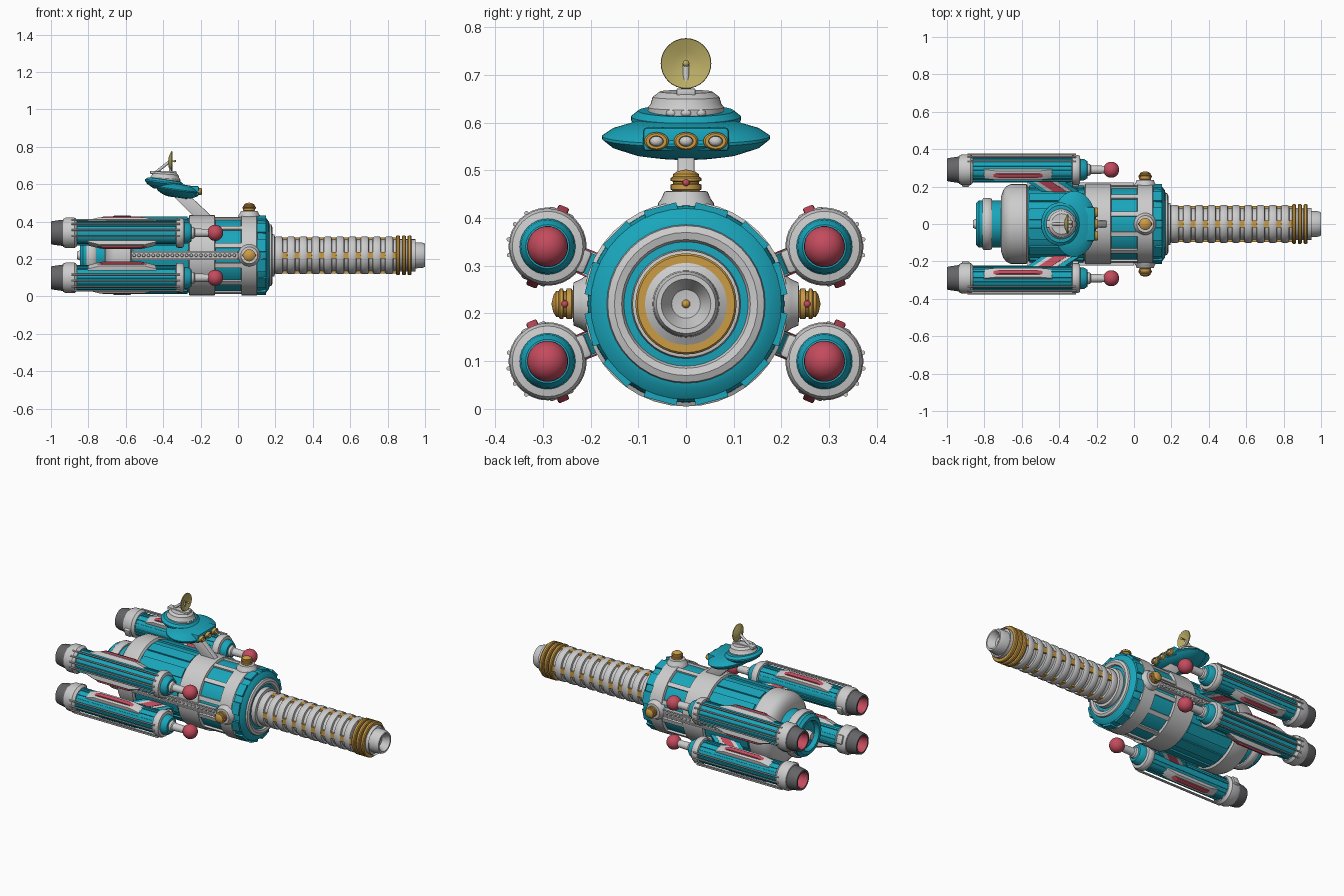
import bpy, bmesh
from math import pi, cos, sin, radians
from mathutils import Matrix, Vector

if "Cube" in bpy.data.objects:
    bpy.data.objects.remove(bpy.data.objects["Cube"])

T = lambda x, y, z: Matrix.Translation((x, y, z))
R = lambda deg, ax: Matrix.Rotation(radians(deg), 4, ax)
S = lambda x, y, z: Matrix.Diagonal((x, y, z, 1))
AXIS = T(0, 0, 0.22)          # ship centreline runs along x
UP = R(-90, 'Y')              # turns a lathe's x axis to z


def mat(name, col):
    m = bpy.data.materials.new(name)
    m.diffuse_color = (*col, 1)
    m.use_nodes = True
    m.node_tree.nodes["Principled BSDF"].inputs["Base Color"].default_value = m.diffuse_color
    return m


TEAL = mat("teal", (0.01, 0.38, 0.5))
RED = mat("red", (0.55, 0.07, 0.11))
GOLD = mat("gold", (0.6, 0.33, 0.06))
BRASS = mat("brass", (0.5, 0.42, 0.13))
DARK = mat("dark", (0.13, 0.13, 0.14))


def finish(name, bm, M, material):
    bmesh.ops.recalc_face_normals(bm, faces=bm.faces)
    bm.transform(M)
    me = bpy.data.meshes.new(name)
    bm.to_mesh(me)
    bm.free()
    ob = bpy.data.objects.new(name, me)
    bpy.context.collection.objects.link(ob)
    if material:
        me.materials.append(material)
    return ob


def lathe(name, prof, M=AXIS, material=None, n=40):
    """Revolve (x, radius) points about the local x axis."""
    bm = bmesh.new()
    rings = []
    for x, r in prof:
        k = 1 if r < 1e-5 else n
        rings.append([bm.verts.new((x, r * cos(2 * pi * i / n), r * sin(2 * pi * i / n))) for i in range(k)])
    for a, b in zip(rings, rings[1:]):
        for i in range(n):
            vs = [a[i % len(a)], a[(i + 1) % len(a)], b[(i + 1) % len(b)], b[i % len(b)]]
            vs = list(dict.fromkeys(vs))
            if len(vs) > 2:
                bm.faces.new(vs)
    return finish(name, bm, M, material)


def prism(name, pts, w, M=AXIS, material=None, bevel=0):
    """Extrude an (x, z) outline across local y by width w."""
    bm = bmesh.new()
    f = bm.faces.new([bm.verts.new((x, -w / 2, z)) for x, z in pts])
    g = bmesh.ops.extrude_face_region(bm, geom=[f])
    bmesh.ops.translate(bm, vec=(0, w, 0), verts=[v for v in g['geom'] if isinstance(v, bmesh.types.BMVert)])
    if bevel:
        bmesh.ops.bevel(bm, geom=bm.edges[:], offset=bevel, segments=2, profile=0.5, affect='EDGES')
    return finish(name, bm, M, material)


def strip(name, x0, x1, z0, z1, w, M=AXIS, material=None, bevel=0):
    return prism(name, [(x0, z0), (x1, z0), (x1, z1), (x0, z1)], w, M, material, bevel)


def ball(name, r, M, material=None, n=24):
    bm = bmesh.new()
    bmesh.ops.create_uvsphere(bm, u_segments=n, v_segments=n // 2, radius=r)
    return finish(name, bm, M, material)


def rod(name, a, b, r, M=Matrix(), material=None):
    a, b = Vector(a), Vector(b)
    q = (b - a).to_track_quat('X', 'Z').to_matrix().to_4x4()
    L = (b - a).length
    return lathe(name, [(0, 0), (0, r), (L, r), (L, 0)], M @ Matrix.Translation(a) @ q, material, 12)


# Main hull
lathe("tail_hull", [(-.82, 0), (-.82, .08), (-.845, .09), (-.845, .11), (-.83, .125), (-.69, .125)], AXIS, TEAL)
lathe("tail_ring", [(-.81, .11), (-.81, .133), (-.8, .14), (-.77, .14), (-.76, .133), (-.76, .11)])
lathe("tail_hub", [(-.86, 0), (-.86, .02), (-.84, .03), (-.82, .03)])
lathe("rear_band", [(-.71, .1), (-.71, .15), (-.70, .18), (-.685, .2), (-.66, .213), (-.575, .213), (-.565, .195)])
lathe("mid_hull", [(-.58, .2), (-.25, .2)], AXIS, TEAL)
lathe("mid_band", [(-.265, .195), (-.26, .215), (-.125, .215), (-.12, .195)])
lathe("front_hull", [(-.13, .2), (.03, .2)], AXIS, TEAL)
lathe("front_band", [(.015, .195), (.02, .215), (.1, .215), (.108, .2)])
lathe("nose", [(.1, .207), (.13, .206), (.15, .2), (.165, .18), (.17, .16), (.17, 0)], AXIS, TEAL)
lathe("nose_ring", [(.16, .168), (.178, .164), (.184, .15), (.18, .135), (.165, .128)])
lathe("nose_collar", [(.165, .115), (.195, .112), (.2, .08)])
for i in range(12):
    M = AXIS @ R(30 * i + 15, 'X')
    strip("hull_panel", -.56, -.27, .19, .206, .06, M, TEAL)
    strip("front_rib", -.125, .02, .19, .21, .025, M)
    strip("nose_panel", .1, .15, .19, .211, .07, M, TEAL)

# Side tracks along the hull
for s in (1, -1):
    M = AXIS @ R(-90 * s, 'X')
    strip("side_track", -.57, 0, .19, .212, .045, M)
    for k in (-1, 1):
        strip("track_rail", -.57, 0, .2, .222, .008, M @ T(0, .02 * k, 0))
    for i in range(22):
        ball("track_link", .01, M @ T(-.555 + i * .0255, 0, .213), None, 8)

# Ribbed barrel
lathe("barrel_core", [(.17, .086), (.95, .086)])
for i in range(10):
    x = .195 + .0655 * i
    lathe("barrel_rib", [(x, .085), (x + .003, .097), (x + .01, .101), (x + .036, .101), (x + .043, .097), (x + .046, .085)])
for i in range(4):
    strip("barrel_inlay", .2, .85, .08, .096, .035, AXIS @ R(90 * i, 'X'), GOLD)
for i in range(3):
    x = .845 + .031 * i
    lathe("muzzle_ring", [(x, .08), (x, .102), (x + .005, .106), (x + .016, .106), (x + .021, .102), (x + .021, .08)], AXIS, GOLD)
lathe("muzzle", [(.93, .086), (.94, .07), (.985, .068), (1, .062), (1, .052), (.96, .03), (.955, 0)])
ball("muzzle_pin", .009, AXIS @ T(.957, 0, 0), GOLD, 12)

# Beacon studs: both sides and top
for a in (0, 90, 180):
    M = T(.06, 0, .22) @ R(a, 'X')
    B = M @ R(90, 'Z')
    lathe("beacon_base", [(.19, .062), (.212, .058), (.22, .052), (.236, .045), (.238, 0)], B, None, 32)
    lathe("beacon", [(.236, .026), (.24, .032), (.25, .032), (.252, .027), (.256, .027), (.258, .032), (.264, .032),
                     (.267, .027), (.27, .027), (.272, .027), (.278, .018), (.282, 0)], B, GOLD, 32)
    for k in (1, -1):
        ball("beacon_light", .008, M @ T(.029 * k, .254, 0), RED, 10)

# Four engine pods; local y points away from the hull
for a in (22.5, -22.5, 157.5, 202.5):
    H = AXIS @ R(a, 'X')
    M = H @ T(0, .314, 0)
    lathe("pod_nozzle", [(-.91, .07), (-.94, .07), (-.99, .063), (-1, .06), (-1, .05), (-.93, .04)], M, DARK, 32)
    lathe("pod_exhaust", [(-1, .049), (-.94, .038), (-.935, 0)], M, RED, 32)
    lathe("pod_rear_collar", [(-.94, .06), (-.935, .075), (-.92, .082), (-.875, .082), (-.86, .07), (-.86, .05)], M, None, 32)
    lathe("pod_body", [(-.87, .062), (-.3, .062)], M, TEAL, 32)
    lathe("pod_front_collar", [(-.335, .055), (-.33, .076), (-.32, .08), (-.3, .08), (-.29, .074), (-.285, .05)], M, None, 32)
    lathe("pod_nose", [(-.3, .06), (-.265, .056), (-.25, .046), (-.245, 0)], M, TEAL, 32)
    lathe("pod_spike", [(-.25, .034), (-.235, .03), (-.23, .023), (-.15, .021)], M, None, 24)
    ball("pod_tip", .043, M @ T(-.122, 0, 0), RED)
    for k in range(12):
        strip("pod_rib", -.86, -.33, .055, .067, .012, M @ R(30 * k + 15, 'X'), TEAL)
    # tangential blisters
    for t in (0, 180):
        B = M @ R(t, 'X')
        prism("blister_frame", [(-.83, .03), (-.8, .065), (-.74, .081), (-.5, .081), (-.44, .065), (-.41, .03)], .056, B, None, .006)
        prism("blister", [(-.8, .03), (-.77, .07), (-.72, .091), (-.52, .091), (-.47, .07), (-.44, .03)], .024, B, RED, .004)
    # outer lugs with rods between them
    for x0, x1 in ((-.92, -.88), (-.33, -.295)):
        strip("rod_lug", x0, x1, .05, .092, .052, M @ R(-90, 'X') @ S(1, 1, -1), None, .008)
    for k in (-35, -12, 12, 35):
        ar = radians(k)
        p = (.083 * cos(ar), .083 * sin(ar))
        rod("pod_rod", (-.89, *p), (-.31, *p), .0045, M)
    # swept pylon to the hull
    P = H @ R(90, 'X')
    sweep = lambda i: [(-.47 + i, .18), (-.27 - i, .18), (-.41 - i, .28), (-.61 + i, .28)]
    for name, w, i, m in (("pylon", .045, 0, TEAL), ("pylon_trim", .051, .035, None), ("pylon_stripe", .056, .065, RED)):
        ob = prism(name, sweep(i), w, H @ R(-90, 'X') @ S(1, 1, -1), m)
        ob.data.flip_normals()

# Bridge saucers on a slanted neck
prism("bridge_neck", [(-.12, .41), (-.22, .41), (-.37, .56), (-.28, .56)], .036, Matrix(), None, .005)
D = T(-.32, 0, .566) @ R(8, 'Y') @ S(.68, 1, 1) @ UP
lathe("lower_saucer", [(-.038, 0), (-.038, .07), (-.032, .11), (-.017, .155), (0, .176), (.006, .176), (.02, .155), (.034, .11), (.038, 0)], D, TEAL, 48)
strip("bridge_front", -.3, -.208, .54, .59, .18, Matrix(), TEAL, .008)
for y in (-.062, 0, .062):
    W = T(-.215, y, .561) @ S(1, 1.35, 1)
    lathe("window_frame", [(0, .019), (.018, .019), (.023, .016), (.023, .011), (.012, .01)], W, GOLD, 24)
    ball("window_glass", .011, W @ T(.011, 0, 0), None, 12)
D = T(-.395, 0, .605) @ R(8, 'Y') @ S(.9, 1, 1) @ UP
lathe("upper_saucer", [(-.034, 0), (-.034, .06), (-.015, .1), (0, .115), (.008, .115), (.02, .1), (.026, 0)], D, TEAL, 48)
D = T(-.39, 0, .62) @ R(4, 'Y') @ UP
lathe("bridge_cap", [(-.015, .08), (.012, .08), (.02, .074), (.034, .07), (.045, .055), (.045, 0)], D, None, 40)
for y in (-.03, 0, .03):
    ball("cap_port", .012, T(-.313 - abs(y) * .2, y, .62) @ S(.6, 1, .65), None, 12)

# Dish antenna facing forward
rod("dish_strut", (-.45, 0, .655), (-.365, 0, .722), .008)
rod("dish_mast", (-.36, 0, .65), (-.366, 0, .722), .007)
strip("dish_foot", -.47, -.33, .655, .672, .04, Matrix(), None, .004)
lathe("dish", [(-.015, 0), (-.012, .025), (.002, .053), (.007, .052), (-.003, .025), (-.008, 0)], T(-.358, 0, .724), BRASS, 32)
rod("dish_feed", (-.366, 0, .724), (-.34, 0, .724), .003, Matrix(), BRASS)
ball("dish_feed_tip", .007, T(-.338, 0, .724), BRASS, 12)

bpy.ops.object.select_all(action='SELECT')
bpy.context.view_layer.objects.active = bpy.context.selected_objects[0]
bpy.ops.object.shade_smooth_by_angle(angle=radians(35))
